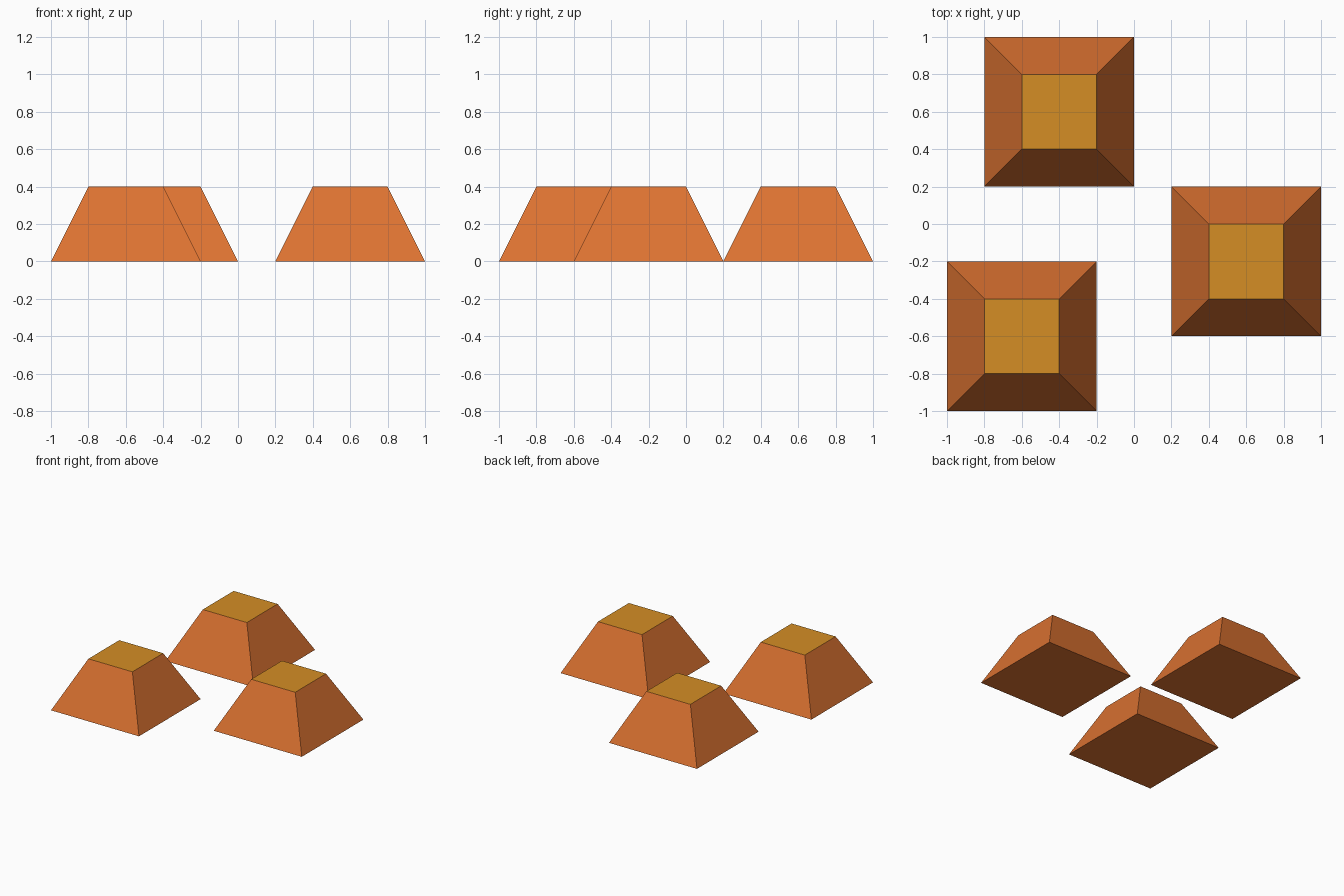
import bpy, bmesh

if "Cube" in bpy.data.objects:
    bpy.data.objects.remove(bpy.data.objects["Cube"])


def material(name, rgb):
    m = bpy.data.materials.new(name)
    m.diffuse_color = (*rgb, 1)
    m.use_nodes = True
    m.node_tree.nodes["Principled BSDF"].inputs["Base Color"].default_value = m.diffuse_color
    return m


orange = material("orange", (0.72, 0.17, 0.031))
gold = material("gold", (0.66, 0.27, 0.018))


def frustum(name, x, y, base=0.4, top=0.2, height=0.4):
    """Square block with sloping sides, standing on z = 0."""
    bm = bmesh.new()
    bmesh.ops.create_cube(bm, size=2)
    for v in bm.verts:
        upper = v.co.z > 0
        r = top if upper else base
        v.co = (v.co.x * r, v.co.y * r, height if upper else 0)
    bm.normal_update()
    # Gold on the flat top, orange elsewhere
    for f in bm.faces:
        f.material_index = 1 if f.normal.z > 0.9 else 0
    mesh = bpy.data.meshes.new(name)
    bm.to_mesh(mesh)
    bm.free()
    mesh.materials.append(orange)
    mesh.materials.append(gold)
    ob = bpy.data.objects.new(name, mesh)
    ob.location = (x, y, 0)
    bpy.context.collection.objects.link(ob)


# Three separate blocks
frustum("back_block", -0.4, 0.6)
frustum("right_block", 0.6, -0.2)
frustum("front_left_block", -0.6, -0.6)
